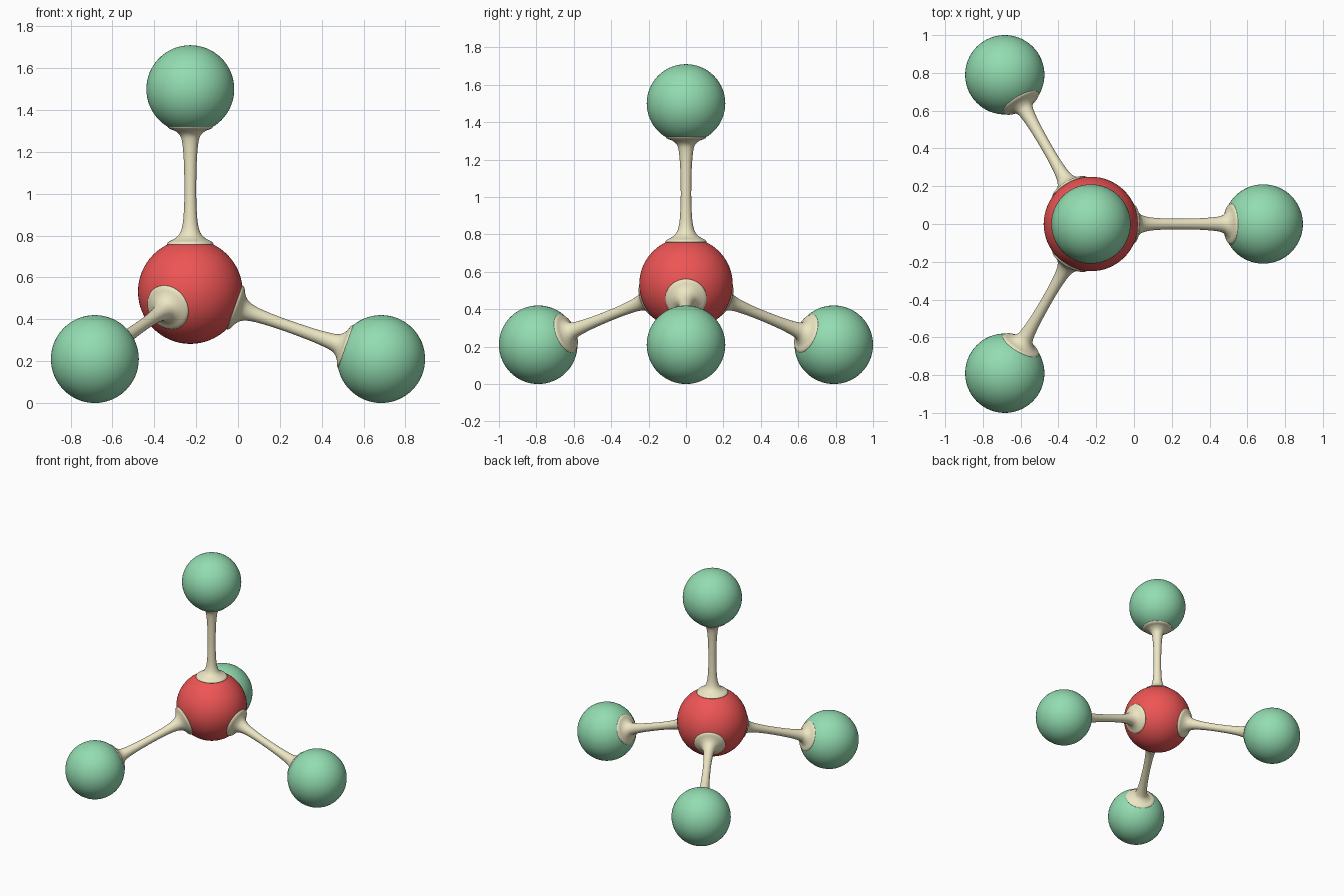
import bpy, bmesh, math
from mathutils import Vector

if "Cube" in bpy.data.objects:
    bpy.data.objects.remove(bpy.data.objects["Cube"])

D = 0.9676                      # centre-to-centre bond length
R_CORE, R_OUT = 0.25, 0.21
CORE = Vector((-0.228, 0, 0.5325))


def material(name, rgb):
    m = bpy.data.materials.new(name)
    m.diffuse_color = (*rgb, 1)
    m.use_nodes = True
    m.node_tree.nodes["Principled BSDF"].inputs["Base Color"].default_value = m.diffuse_color
    return m


RED = material("red", (0.86, 0.09, 0.09))
GREEN = material("green", (0.29, 0.72, 0.44))
CREAM = material("cream", (0.85, 0.80, 0.55))


def finish(bm, name, mat, loc, direction=Vector((0, 0, 1))):
    for f in bm.faces:
        f.smooth = True
    bmesh.ops.recalc_face_normals(bm, faces=bm.faces)
    me = bpy.data.meshes.new(name)
    bm.to_mesh(me)
    bm.free()
    me.materials.append(mat)
    ob = bpy.data.objects.new(name, me)
    ob.location = loc
    ob.rotation_mode = 'QUATERNION'
    ob.rotation_quaternion = direction.to_track_quat('Z', 'Y')
    bpy.context.collection.objects.link(ob)
    return ob


def ball(name, loc, r, mat):
    bm = bmesh.new()
    bmesh.ops.create_uvsphere(bm, u_segments=64, v_segments=32, radius=r)
    finish(bm, name, mat, loc)


def smooth_curve(pts, steps=4):
    # Catmull-Rom through the profile points
    p = [Vector(q) for q in pts]
    p = [p[0]] + p + [p[-1]]
    out = []
    for a, b, c, d in zip(p, p[1:], p[2:], p[3:]):
        for i in range(steps):
            t = i / steps
            out.append(0.5 * (2*b + (c-a)*t + (2*a-5*b+4*c-d)*t*t + (3*b-a-3*c+d)*t**3))
    return out + [p[-1]]


# bond profile: (radius, distance from core centre), flared onto both balls
PROFILE = [(0.10, 0.222), (0.111, 0.226), (0.103, 0.238), (0.075, 0.253),
           (0.052, 0.275), (0.038, 0.315), (0.031, 0.38), (0.028, 0.48),
           (0.030, 0.60), (0.034, 0.67), (0.040, 0.72), (0.050, 0.748),
           (0.073, 0.768), (0.099, 0.778), (0.108, 0.788), (0.098, 0.793)]


def bond(name, direction, segs=48):
    bm = bmesh.new()
    rings = []
    for r, z in smooth_curve(PROFILE):
        rings.append([bm.verts.new((r * math.cos(2*math.pi*i/segs),
                                    r * math.sin(2*math.pi*i/segs), z)) for i in range(segs)])
    for a, b in zip(rings, rings[1:]):
        for i in range(segs):
            j = (i + 1) % segs
            bm.faces.new((a[i], a[j], b[j], b[i]))
    finish(bm, name, CREAM, CORE, direction)


# tetrahedral directions: one up, three splayed down
dirs = {"top": Vector((0, 0, 1))}
for label, deg in (("right", 0), ("back_left", 120), ("front_left", 240)):
    a = math.radians(deg)
    h = math.sqrt(8) / 3
    dirs[label] = Vector((h * math.cos(a), h * math.sin(a), -1 / 3))

ball("central_atom", CORE, R_CORE, RED)
for label, v in dirs.items():
    ball("outer_atom_" + label, CORE + v * D, R_OUT, GREEN)
    bond("bond_" + label, v)
